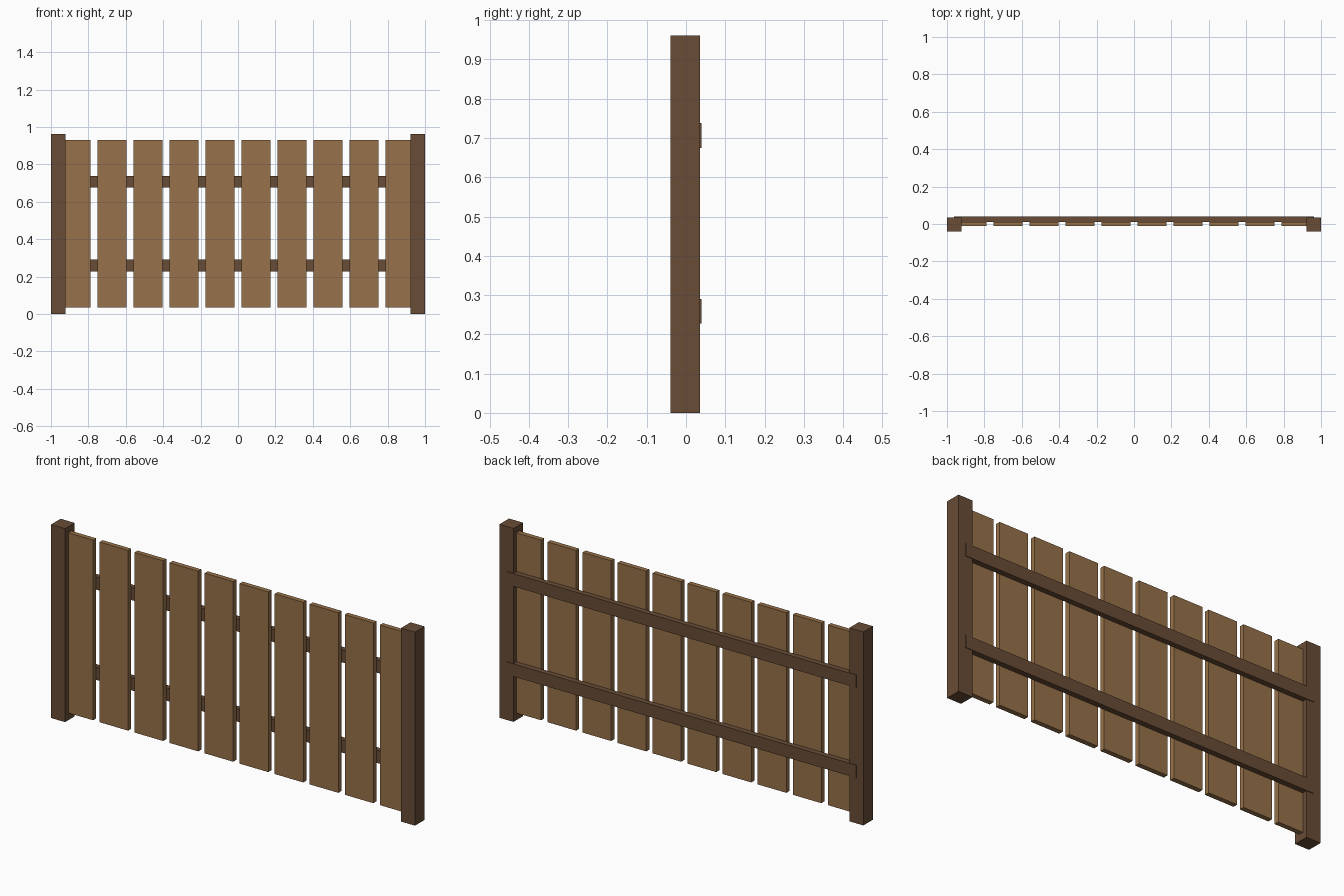
import bpy

if "Cube" in bpy.data.objects:
    bpy.data.objects.remove(bpy.data.objects["Cube"])


def material(name, srgb):
    m = bpy.data.materials.new(name)
    m.diffuse_color = [(c / 255) ** 2.2 for c in srgb] + [1]
    m.use_nodes = True
    m.node_tree.nodes["Principled BSDF"].inputs["Base Color"].default_value = m.diffuse_color
    return m


dark_wood = material("dark wood", (104, 77, 56))
light_wood = material("light wood", (150, 113, 75))


def box(name, lo, hi, mat):
    """Box spanning two opposite corners."""
    bpy.ops.mesh.primitive_cube_add(
        size=1, location=[(a + b) / 2 for a, b in zip(lo, hi)])
    ob = bpy.context.object
    ob.name = name
    ob.scale = [b - a for a, b in zip(lo, hi)]
    bpy.ops.object.transform_apply(location=False, rotation=False, scale=True)
    ob.data.materials.append(mat)


# End posts
box("left_post", (-1, -0.039, 0), (-0.923, 0.036, 0.961), dark_wood)
box("right_post", (0.923, -0.039, 0), (1, 0.036, 0.961), dark_wood)

# Horizontal rails, standing slightly proud of the posts at the back
for name, z in (("lower_rail", 0.227), ("upper_rail", 0.675)):
    box(name, (-0.962, 0.012, z), (0.962, 0.039, z + 0.063), dark_wood)

# Evenly spaced vertical planks
PITCH, HALF = 0.1925, 0.0785
for i in range(10):
    x = (i - 4.5) * PITCH
    box(f"plank_{i + 1}", (x - HALF, -0.012, 0.035), (x + HALF, 0.012, 0.93), light_wood)
